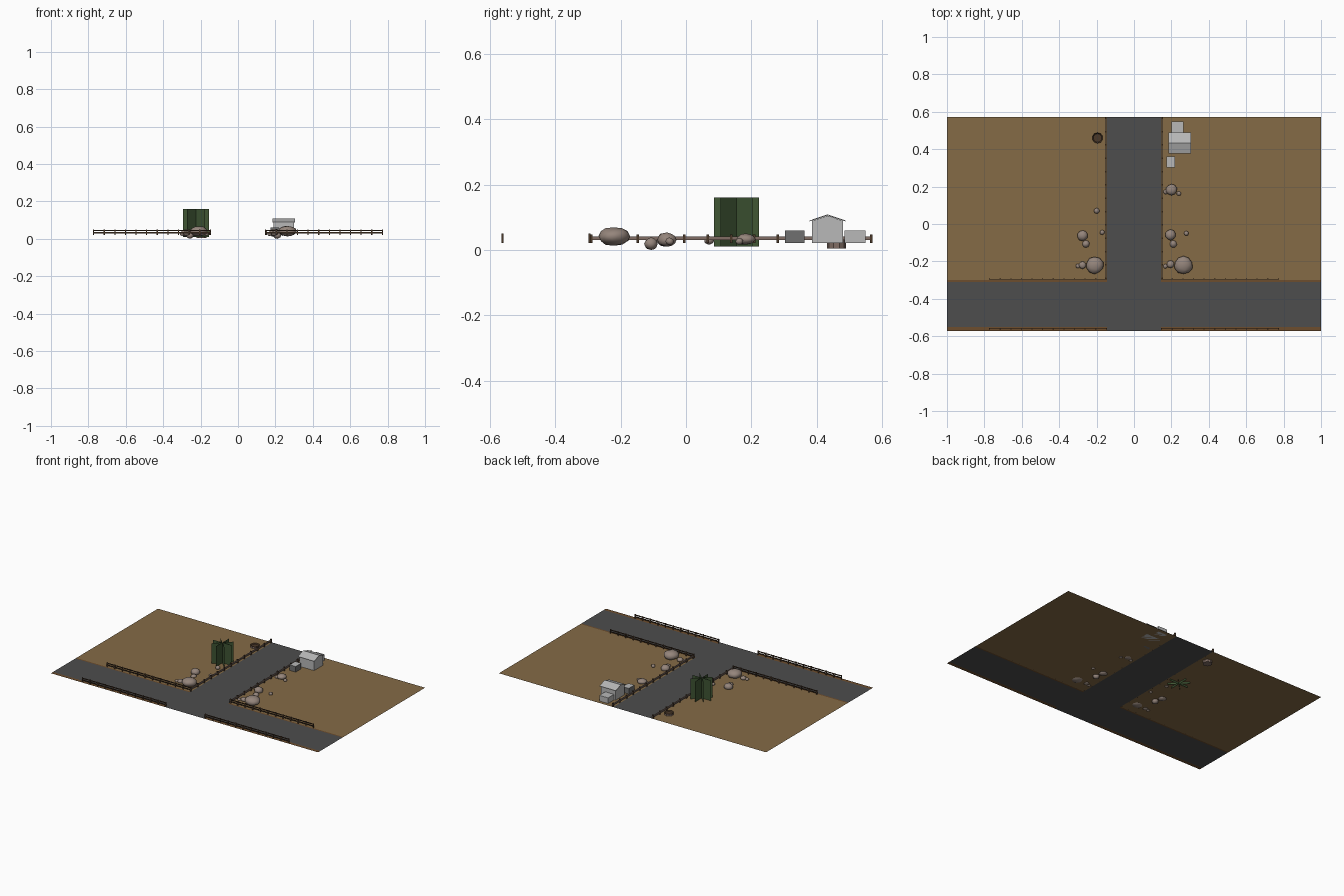
import bpy, bmesh, math, random
from mathutils import Matrix, Vector

if "Cube" in bpy.data.objects:
    bpy.data.objects.remove(bpy.data.objects["Cube"])
random.seed(4)

def mat(name, r, g, b):
    m = bpy.data.materials.new(name)
    m.diffuse_color = (r, g, b, 1)
    m.use_nodes = True
    m.node_tree.nodes["Principled BSDF"].inputs["Base Color"].default_value = m.diffuse_color
    return m

DIRT = mat("sandy dirt", .235, .147, .061)
VERGE = mat("verge brown", .155, .075, .026)
ROAD = mat("asphalt", .075, .075, .075)
GREEN = mat("foliage green", .05, .092, .034)
ROCK = mat("rock", .30, .235, .20)
WOOD = mat("dark wood", .07, .04, .022)
RAIL = mat("weathered rail", .22, .155, .13)
WALL = mat("pale wall", .48, .48, .48)
DARK = mat("dark panel", .16, .16, .16)
G = 0.022  # ground level

def finish(name, bm, *mats):
    me = bpy.data.meshes.new(name)
    bm.to_mesh(me)
    bm.free()
    ob = bpy.data.objects.new(name, me)
    bpy.context.collection.objects.link(ob)
    for m in mats:
        me.materials.append(m)
    return ob

def add_box(bm, x0, x1, y0, y1, z0, z1):
    c = Vector(((x0 + x1) / 2, (y0 + y1) / 2, (z0 + z1) / 2))
    return bmesh.ops.create_cube(bm, size=1, matrix=Matrix.Translation(c) @
                                 Matrix.Diagonal((x1 - x0, y1 - y0, z1 - z0, 1)))

def sheet(name, m, *rects):
    bm = bmesh.new()
    for x0, x1, y0, y1 in rects:
        bm.faces.new([bm.verts.new((x, y, G)) for x, y in
                      ((x0, y0), (x1, y0), (x1, y1), (x0, y1))])
    return finish(name, bm, m)

# ground, T-junction road and verges
E = .572
sheet("dirt_ground", DIRT, (-1, -.145, -.30, E), (.145, 1, -.30, E))
sheet("road", ROAD, (-1, 1, -.55, -.31), (-.145, .145, -.31, E), (-.145, .145, -E, -.55))
sheet("road_verge", VERGE, (-1, -.145, -.31, -.30), (.145, 1, -.31, -.30),
      (-1, -.145, -E, -.55), (.145, 1, -E, -.55))

# two-rail fences along the cross road
for label, y in (("inner", -.295), ("outer", -.56)):
    for side, s in (("left", -1), ("right", 1)):
        bm = bmesh.new()
        a, b = sorted((s * .145, s * .775))
        for z in (.033, .045):
            add_box(bm, a, b, y - .002, y + .002, z - .003, z + .003)
        n = 11
        for i in range(n + 1):
            x = a + .003 + (b - a - .006) * i / n
            add_box(bm, x - .003, x + .003, y - .003, y + .003, G, .05)
        finish(f"{label}_fence_{side}", bm, WOOD)

# guard rails along the side road
for side, s in (("left", -1), ("right", 1)):
    bm = bmesh.new()
    x = s * .15
    add_box(bm, x - .003, x + .003, -.295, .57, .031, .041)
    rail = finish("guard_rail_" + side, bm, RAIL)
    bm = bmesh.new()
    for i in range(13):
        y = -.29 + .0713 * i
        add_box(bm, x - .004, x + .004, y - .004, y + .004, G, .047)
    finish("guard_posts_" + side, bm, WOOD)

# tree of crossed flat cards
bm = bmesh.new()
for k in range(4):
    a = math.pi / 4 * k
    d = Vector((math.cos(a), math.sin(a), 0)) * .069
    c = Vector((-.225, .154, 0))
    bm.faces.new([bm.verts.new(c + d * s + Vector((0, 0, z)))
                  for s, z in ((-1, .01), (1, .01), (1, .16), (-1, .16))])
finish("tree_cards", bm, GREEN)

# rocks: x, y, radius, bottom, top
def rock(i, x, y, r, z0, z1):
    bm = bmesh.new()
    bmesh.ops.create_icosphere(bm, subdivisions=2, radius=1)
    for v in bm.verts:
        v.co *= random.uniform(.93, 1.05)
        v.co = Vector((x + r * v.co.x, y + r * v.co.y,
                       max(z0, (z0 + z1) / 2 + v.co.z * (z1 - z0) / 2)))
    for f in bm.faces:
        f.smooth = True
    finish(f"rock_{i}", bm, ROCK)

rocks = [(-.21, -.22, .047, .013, .068), (.265, -.22, .05, .013, .07),
         (-.275, -.22, .02, .016, .042), (.195, -.215, .02, .016, .042),
         (-.30, -.225, .012, .016, .035), (.168, -.226, .012, .016, .035),
         (-.275, -.062, .029, .01, .053), (.195, -.058, .029, .01, .053),
         (-.257, -.107, .02, 0, .038), (.21, -.107, .02, 0, .038),
         (-.17, -.045, .013, .015, .038), (.28, -.05, .013, .015, .038),
         (.2, .183, .03, .016, .05), (.17, .172, .013, .016, .036),
         (.24, .163, .012, .016, .036), (-.2, .07, .015, .016, .042)]
for i, r in enumerate(rocks):
    rock(i + 1, *r)

# tree stump with a dark sunken top
bm = bmesh.new()
bmesh.ops.create_cone(bm, cap_ends=True, segments=10, radius1=.029, radius2=.029, depth=.03,
                      matrix=Matrix.Translation((-.195, .46, .02)))
bm.normal_update()
top = max(bm.faces, key=lambda f: f.calc_center_median().z)
bmesh.ops.inset_region(bm, faces=[top], thickness=.006, depth=-.006)
bm.normal_update()
for f in bm.faces:
    f.material_index = int(f.normal.z > .3)
finish("stump", bm, RAIL, WOOD)

# house: gabled body, ridge along x
bm = bmesh.new()
prof = [(.385, G), (.48, G), (.48, .089), (.4325, .105), (.385, .089)]
f = bm.faces.new([bm.verts.new((.19, y, z)) for y, z in prof])
g = bmesh.ops.extrude_face_region(bm, geom=[f])
bmesh.ops.translate(bm, vec=(.11, 0, 0), verts=[v for v in g["geom"] if isinstance(v, bmesh.types.BMVert)])
bmesh.ops.recalc_face_normals(bm, faces=bm.faces)
finish("house_body", bm, WALL)

# overhanging roof slabs
bm = bmesh.new()
roof = [(.377, .087), (.4325, .106), (.488, .087), (.488, .09), (.4325, .109), (.377, .09)]
f = bm.faces.new([bm.verts.new((.184, y, z)) for y, z in roof])
g = bmesh.ops.extrude_face_region(bm, geom=[f])
bmesh.ops.translate(bm, vec=(.122, 0, 0), verts=[v for v in g["geom"] if isinstance(v, bmesh.types.BMVert)])
bmesh.ops.recalc_face_normals(bm, faces=bm.faces)
finish("house_roof", bm, WALL)

# annex behind the house and a shed with dark sides in front
bm = bmesh.new()
add_box(bm, .2, .265, .485, .548, G, .06)
finish("annex", bm, WALL)
bm = bmesh.new()
add_box(bm, .175, .22, .302, .362, G, .06)
bm.normal_update()
for f in bm.faces:
    f.material_index = int(f.normal.z < .5)
finish("shed", bm, WALL, DARK)
